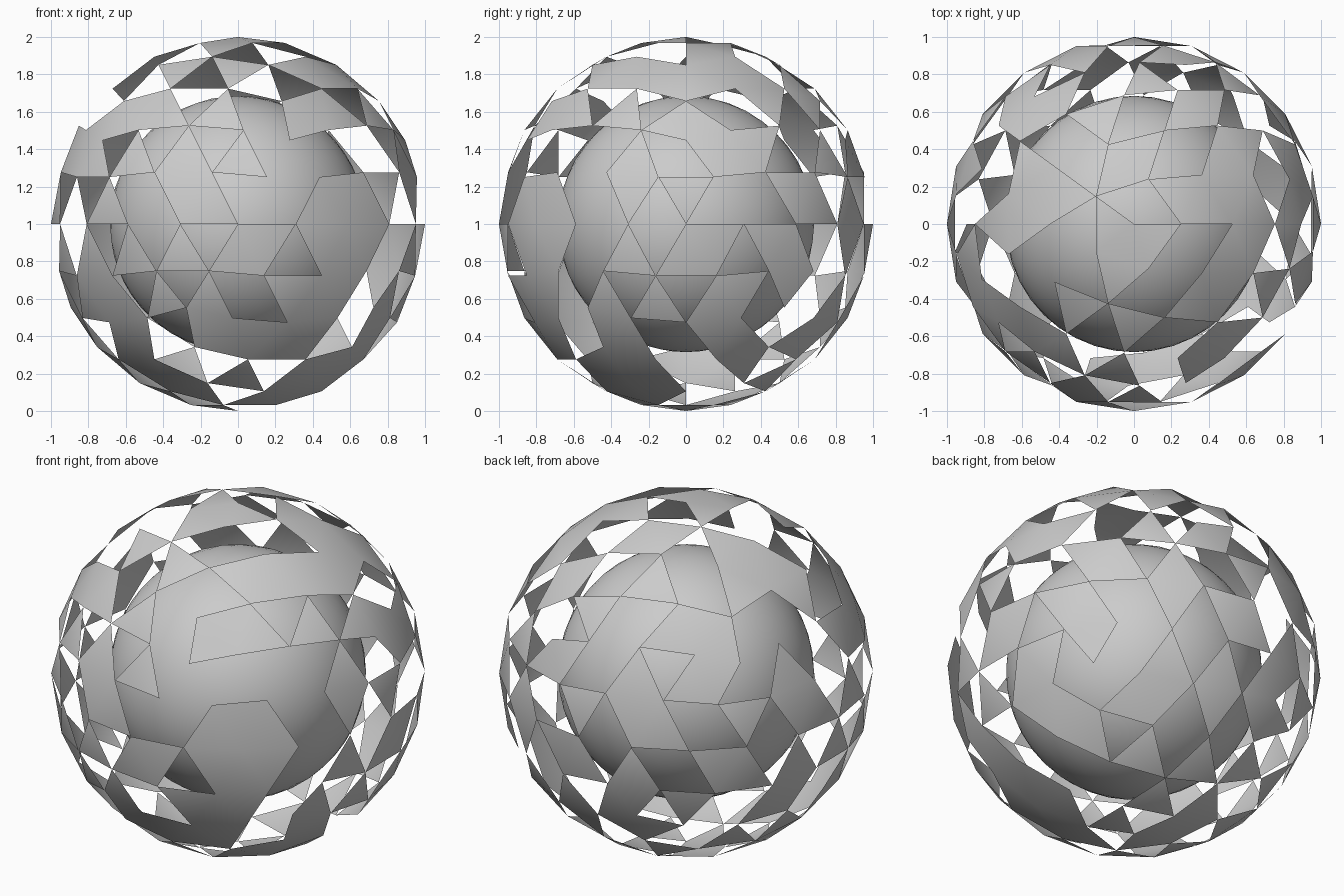
import bpy, bmesh, math

if "Cube" in bpy.data.objects:
    bpy.data.objects.remove(bpy.data.objects["Cube"])

# Panels of the open shell, one string per latitude band from top to bottom,
# read counter-clockwise from the -x side: '#' keeps a panel, '.' leaves a gap
PANELS = [
    "###..",
    "...#....##.##.#",
    "#...#.#..#######.#..#..##",
    "#..####.#..###.#.##..#.#..#..###...",
    ".####.#.#.#.......#..###..#.##..#.##..#.",
    ".#...#..##...###..#.#...##.#..#.##..#.##",
    "#.#.#.#.#.##.###..#.##.##..#.##.#..##.#.",
    ".#.###.#.#..###..#.#.##.#..#.#.##.#..##.",
    "#..##..#####..##..##..##.#.##..#.#.",
    "#.##..#.####..#.#.#.#..##",
    "#.#.###...#.##.",
    "#.#.#",
]


def ico(name, level, radius):
    bpy.ops.mesh.primitive_ico_sphere_add(subdivisions=level, radius=radius, location=(0, 0, 1))
    ob = bpy.context.object
    ob.name = name
    bpy.ops.object.shade_smooth()
    return ob


def vertex_rows(bm):
    """Number of edge steps from the top vertex to every vertex."""
    top = max(bm.verts, key=lambda v: v.co.z)
    rows, front = {top: 0}, [top]
    while front:
        nxt = []
        for v in front:
            for e in v.link_edges:
                w = e.other_vert(v)
                if w not in rows:
                    rows[w] = rows[v] + 1
                    nxt.append(w)
        front = nxt
    return rows


def around(face):
    c = face.calc_center_median()
    return (math.degrees(math.atan2(c.y, c.x)) + 184) % 360


# Solid smooth core
ico("core_sphere", 4, 0.685)

# Outer shell with missing panels
shell = ico("outer_shell", 3, 1.0)
bm = bmesh.new()
bm.from_mesh(shell.data)
rows = vertex_rows(bm)
gaps = []
for i, pattern in enumerate(PANELS):
    band = [f for f in bm.faces if max(rows[v] for v in f.verts) == i + 1]
    band.sort(key=around)
    gaps += [f for f, p in zip(band, pattern) if p == "."]
bmesh.ops.delete(bm, geom=gaps, context='FACES')
bm.to_mesh(shell.data)
bm.free()
